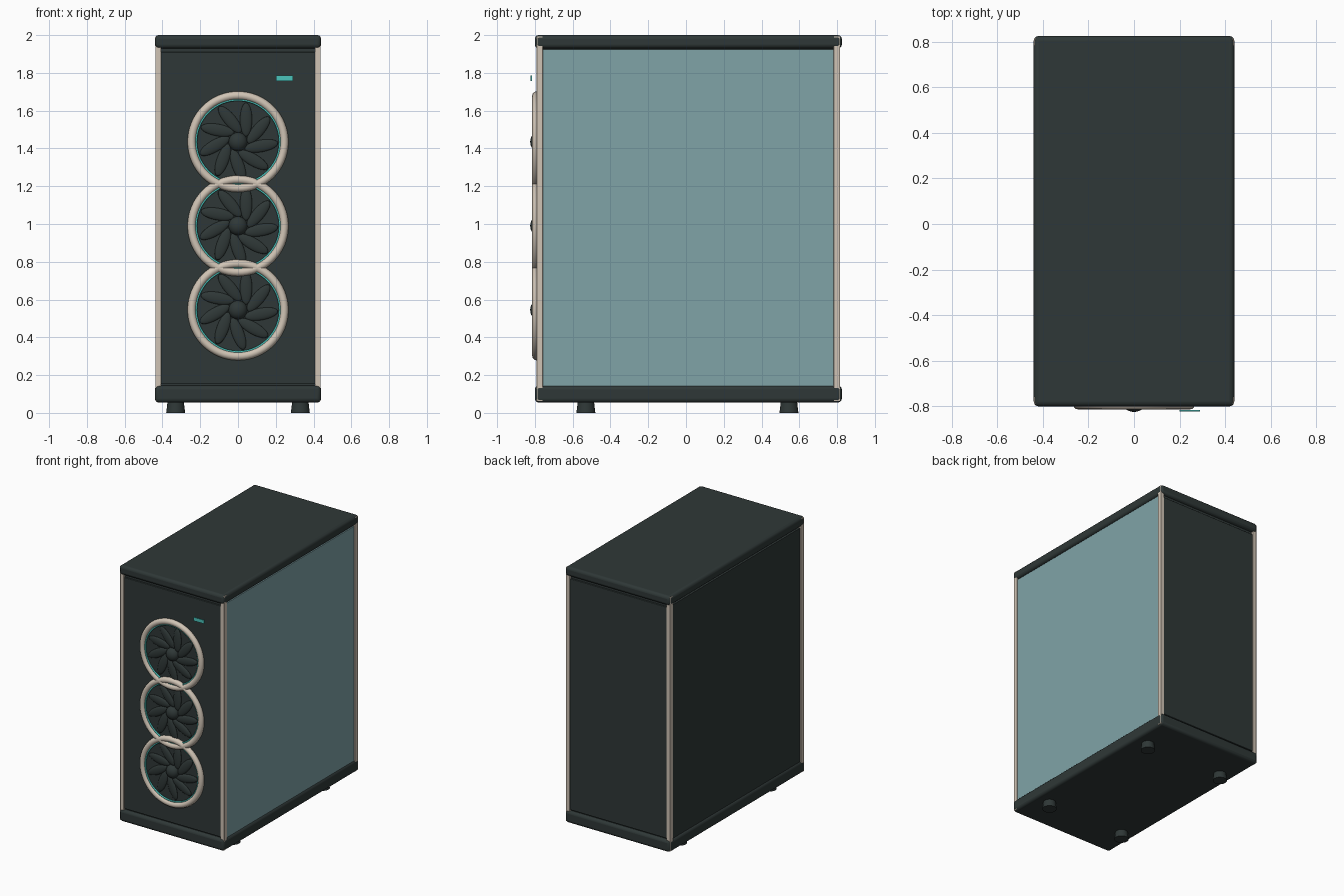
import bpy, math
from mathutils import Matrix, Vector

cube = bpy.data.objects.get("Cube")
if cube:
    bpy.data.objects.remove(cube, do_unlink=True)


def material(name, color):
    m = bpy.data.materials.new(name)
    m.use_nodes = True
    rgba = (*color, 1)
    m.diffuse_color = rgba
    m.node_tree.nodes["Principled BSDF"].inputs["Base Color"].default_value = rgba
    return m


CHARCOAL = material("charcoal", (0.028, 0.039, 0.038))
GLASS = material("tinted glass", (0.215, 0.37, 0.39))
BEIGE = material("warm beige", (0.63, 0.55, 0.46))
TEAL = material("teal light", (0.07, 0.55, 0.50))


def finish(name, mat, smooth=True):
    ob = bpy.context.object
    ob.name = name
    ob.data.materials.append(mat)
    if smooth:
        bpy.ops.object.shade_smooth_by_angle(angle=math.radians(35))
    return ob


def box(name, mat, x, y, z, bevel=0):
    """Box spanning the given (min, max) ranges."""
    spans = (x, y, z)
    bpy.ops.mesh.primitive_cube_add(size=1, location=[sum(s) / 2 for s in spans])
    ob = bpy.context.object
    ob.data.transform(Matrix.Diagonal([s[1] - s[0] for s in spans] + [1]))
    if bevel:
        mod = ob.modifiers.new("rounded edges", 'BEVEL')
        mod.width = bevel
        mod.segments = 3
    return finish(name, mat, bool(bevel))


def ring(name, mat, major, minor, y, z):
    bpy.ops.mesh.primitive_torus_add(
        location=(0, y, z), rotation=(math.pi / 2, 0, 0), major_radius=major,
        minor_radius=minor, major_segments=64, minor_segments=12)
    finish(name, mat)


def ellipsoid(name, mat, loc, radii, angle=0):
    bpy.ops.mesh.primitive_uv_sphere_add(segments=24, ring_count=12, radius=1)
    ob = finish(name, mat)
    ob.data.transform(Matrix.Translation(loc) @ Matrix.Rotation(-angle, 4, 'Y')
                      @ Matrix.Diagonal((*radii, 1)))


# Top and bottom caps
box("top_cap", CHARCOAL, (-0.44, 0.44), (-0.8, 0.825), (1.93, 2.0), 0.02)
box("bottom_cap", CHARCOAL, (-0.44, 0.44), (-0.8, 0.825), (0.055, 0.145), 0.02)

# Wall panels with a narrow step against the caps
box("inner_body", CHARCOAL, (-0.41, 0.41), (-0.775, 0.80), (0.1, 1.96))
box("front_panel", CHARCOAL, (-0.41, 0.41), (-0.785, -0.77), (0.152, 1.91), 0.004)
box("back_panel", CHARCOAL, (-0.41, 0.41), (0.795, 0.81), (0.152, 1.91), 0.004)
box("solid_side_panel", CHARCOAL, (-0.43, -0.405), (-0.76, 0.785), (0.145, 1.92))
box("glass_side_panel", GLASS, (0.405, 0.43), (-0.76, 0.785), (0.14, 1.925))

# Corner posts
for sx, side in ((-1, "right"), (1, "left")):
    xs = sorted((sx * 0.407, sx * 0.438))
    for ys, end in (((-0.791, -0.758), "front"), ((0.782, 0.816), "back")):
        box(f"{end}_{side}_post", BEIGE, xs, ys, (0.062, 1.993), 0.003)

# Feet
for x in (-0.33, 0.33):
    for y in (-0.53, 0.545):
        bpy.ops.mesh.primitive_cone_add(vertices=32, radius1=0.05, radius2=0.042,
                                        depth=0.07, location=(x, y, 0.035))
        finish("foot", CHARCOAL)

# Fans: outer ring, light ring, swept blades and hub
BLADES = 9
for i in range(3):
    z = 0.545 + i * 0.445
    ring("fan_rim", BEIGE, 0.245, 0.022, -0.792, z)
    ring("fan_light_ring", TEAL, 0.222, 0.006, -0.795, z)
    for k in range(BLADES):
        a = math.radians(70) + k * math.tau / BLADES
        center = Vector((0.125 * math.cos(a), -0.787, z + 0.125 * math.sin(a)))
        ellipsoid("fan_blade", CHARCOAL, center, (0.09, 0.013, 0.032),
                  a + math.radians(20))
    ellipsoid("fan_hub", CHARCOAL, Vector((0, -0.785, z)), (0.05, 0.04, 0.05))

# Indicator light standing just off the front panel
box("indicator_light", TEAL, (0.2, 0.29), (-0.823, -0.816), (1.758, 1.785))
